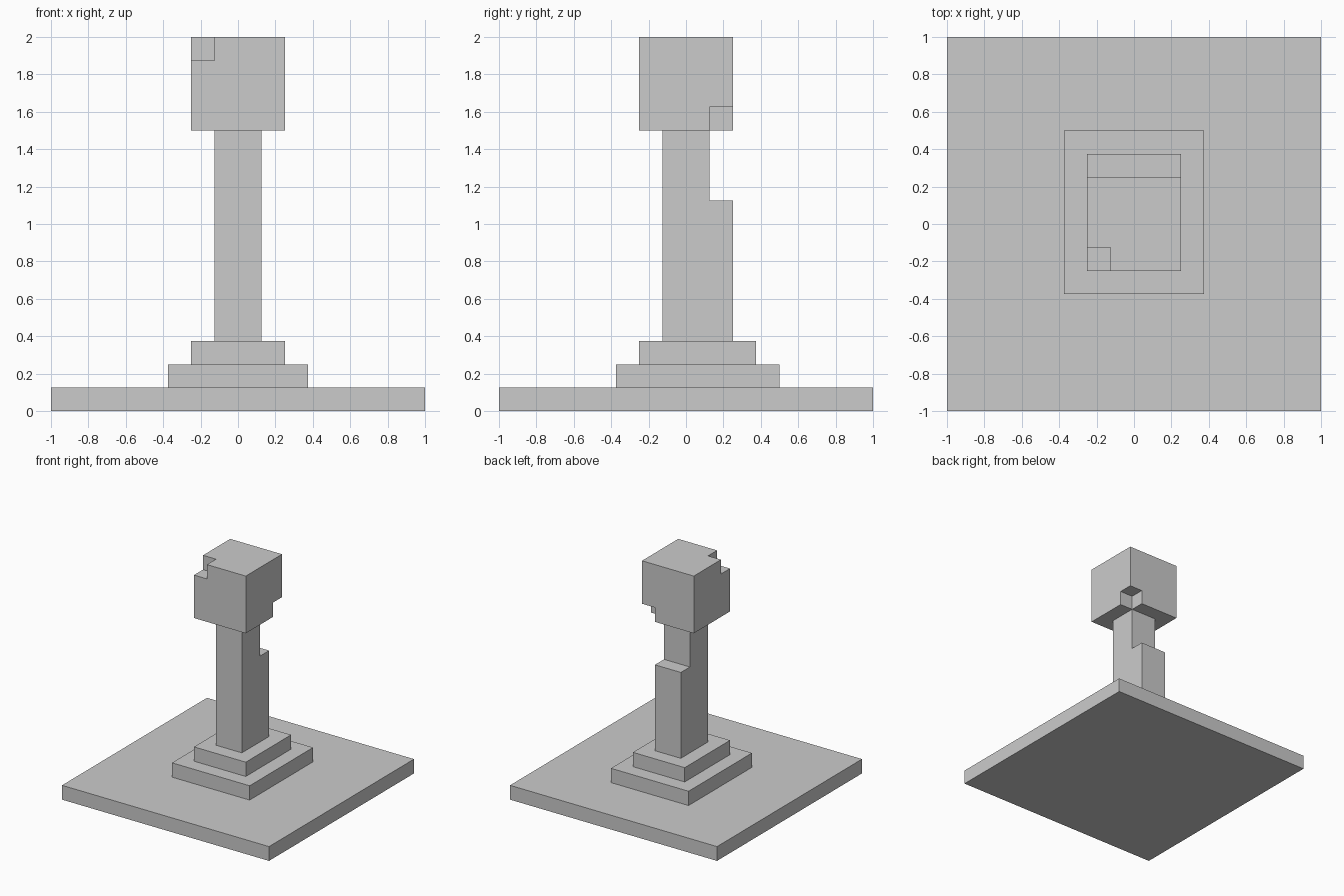
import bpy, bmesh
from mathutils import Vector

if "Cube" in bpy.data.objects:
    bpy.data.objects.remove(bpy.data.objects["Cube"])

U = 0.125  # one block unit


def box(name, lo, hi):
    """Axis-aligned box between two corners, given in block units."""
    lo, hi = Vector(lo) * U, Vector(hi) * U
    bm = bmesh.new()
    bmesh.ops.create_cube(bm, size=1)
    size, mid = hi - lo, (lo + hi) / 2
    for v in bm.verts:
        v.co = Vector(c * s for c, s in zip(v.co, size)) + mid
    return finish(name, bm)


def side_extrusion(name, profile, x0, x1):
    """Extrude a (y, z) profile along x, in block units."""
    bm = bmesh.new()
    face = bm.faces.new([bm.verts.new((x0 * U, y * U, z * U)) for y, z in profile])
    new = bmesh.ops.extrude_face_region(bm, geom=[face])["geom"]
    verts = [g for g in new if isinstance(g, bmesh.types.BMVert)]
    bmesh.ops.translate(bm, verts=verts, vec=((x1 - x0) * U, 0, 0))
    bmesh.ops.recalc_face_normals(bm, faces=bm.faces)
    return finish(name, bm)


def finish(name, bm):
    mesh = bpy.data.meshes.new(name)
    bm.to_mesh(mesh)
    bm.free()
    obj = bpy.data.objects.new(name, mesh)
    bpy.context.collection.objects.link(obj)
    return obj


def notch(target, name, lo, hi):
    """Cut a box-shaped notch out of the target."""
    cutter = box(name, lo, hi)
    cutter.hide_render = True
    cutter.hide_viewport = True
    cutter.display_type = 'WIRE'
    mod = target.modifiers.new(name, 'BOOLEAN')
    mod.operation = 'DIFFERENCE'
    mod.solver = 'EXACT'
    mod.object = cutter


# Stepped base
box("base_slab", (-8, -8, 0), (8, 8, 1))
box("lower_step", (-3, -3, 1), (3, 4, 2))
box("upper_step", (-2, -2, 2), (2, 3, 3))

# Column, thicker at the back of its lower part
side_extrusion("column", [(-1, 3), (2, 3), (2, 9), (1, 9), (1, 12), (-1, 12)], -1, 1)

# Head block with two missing corners
head = box("head", (-2, -2, 12), (2, 2, 16))
notch(head, "top_front_notch", (-3, -3, 15), (-1, -1, 17))
notch(head, "bottom_back_notch", (1, 1, 11), (3, 3, 13))
